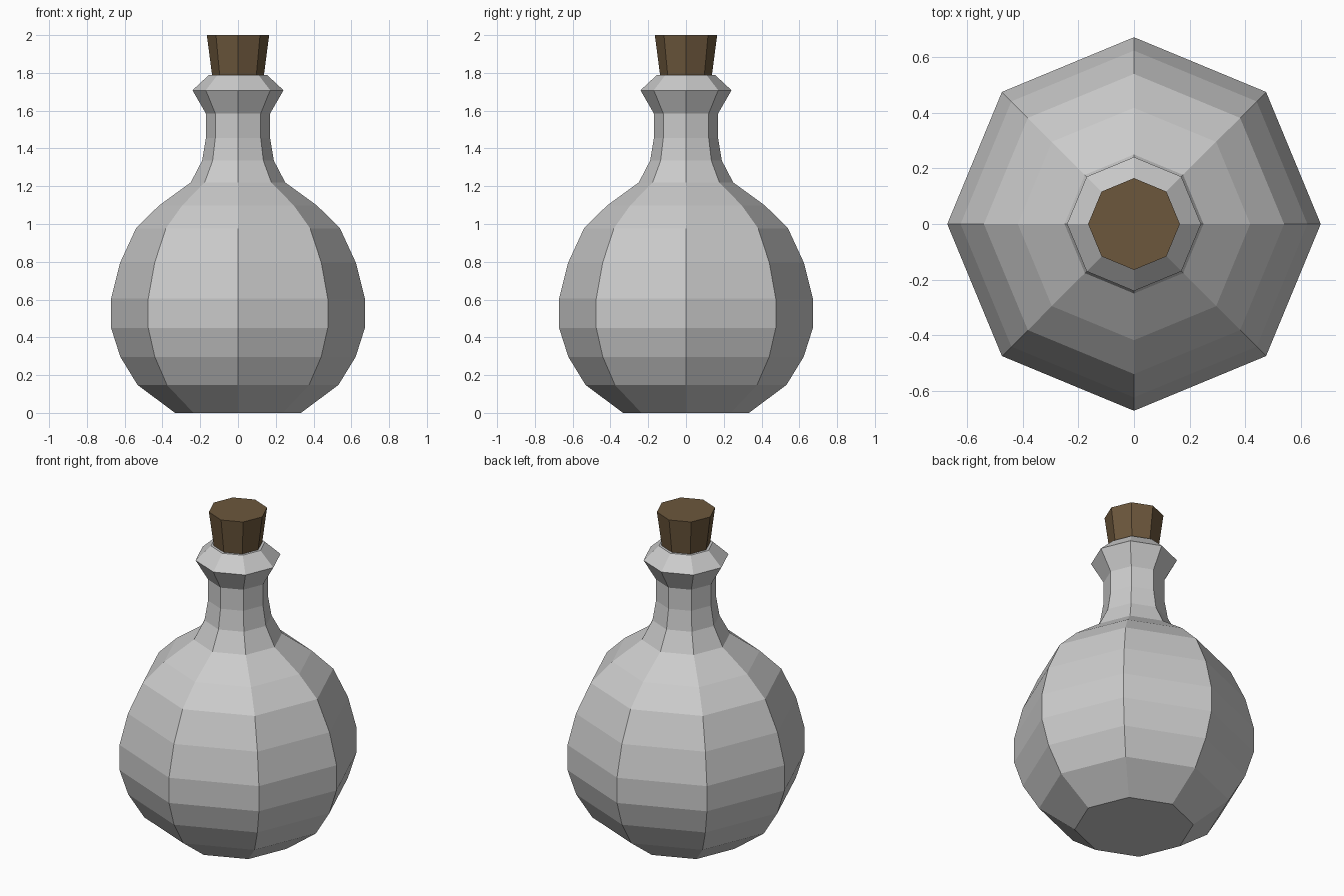
import bpy, bmesh
from math import cos, sin, pi

if "Cube" in bpy.data.objects:
    bpy.data.objects.remove(bpy.data.objects["Cube"])

SIDES = 8


def lathe(name, profile):
    """Revolve (radius, z) points into a closed eight-sided solid."""
    bm = bmesh.new()
    rings = [[bm.verts.new((r * cos(2 * pi * i / SIDES), r * sin(2 * pi * i / SIDES), z))
              for i in range(SIDES)] for r, z in profile]
    for low, high in zip(rings, rings[1:]):
        for i in range(SIDES):
            j = (i + 1) % SIDES
            bm.faces.new((low[i], low[j], high[j], high[i]))
    bm.faces.new(rings[0][::-1])
    bm.faces.new(rings[-1])
    mesh = bpy.data.meshes.new(name)
    bm.to_mesh(mesh)
    bm.free()
    obj = bpy.data.objects.new(name, mesh)
    bpy.context.collection.objects.link(obj)
    return obj


# Bottle: round body, narrow neck, flared lip
lathe("bottle", [
    (0.333, 0.0), (0.532, 0.148), (0.623, 0.297), (0.672, 0.45),
    (0.672, 0.605), (0.624, 0.795), (0.54, 0.977), (0.418, 1.098),
    (0.25, 1.22), (0.19, 1.335), (0.17, 1.455), (0.17, 1.585),
    (0.241, 1.708), (0.153, 1.79),
])

# Cork: tapered stopper seated in the lip
cork = lathe("cork", [(0.127, 1.71), (0.165, 2.0)])
brown = bpy.data.materials.new("cork_brown")
brown.diffuse_color = (0.15, 0.095, 0.045, 1)
brown.use_nodes = True
brown.node_tree.nodes["Principled BSDF"].inputs["Base Color"].default_value = brown.diffuse_color
cork.data.materials.append(brown)
